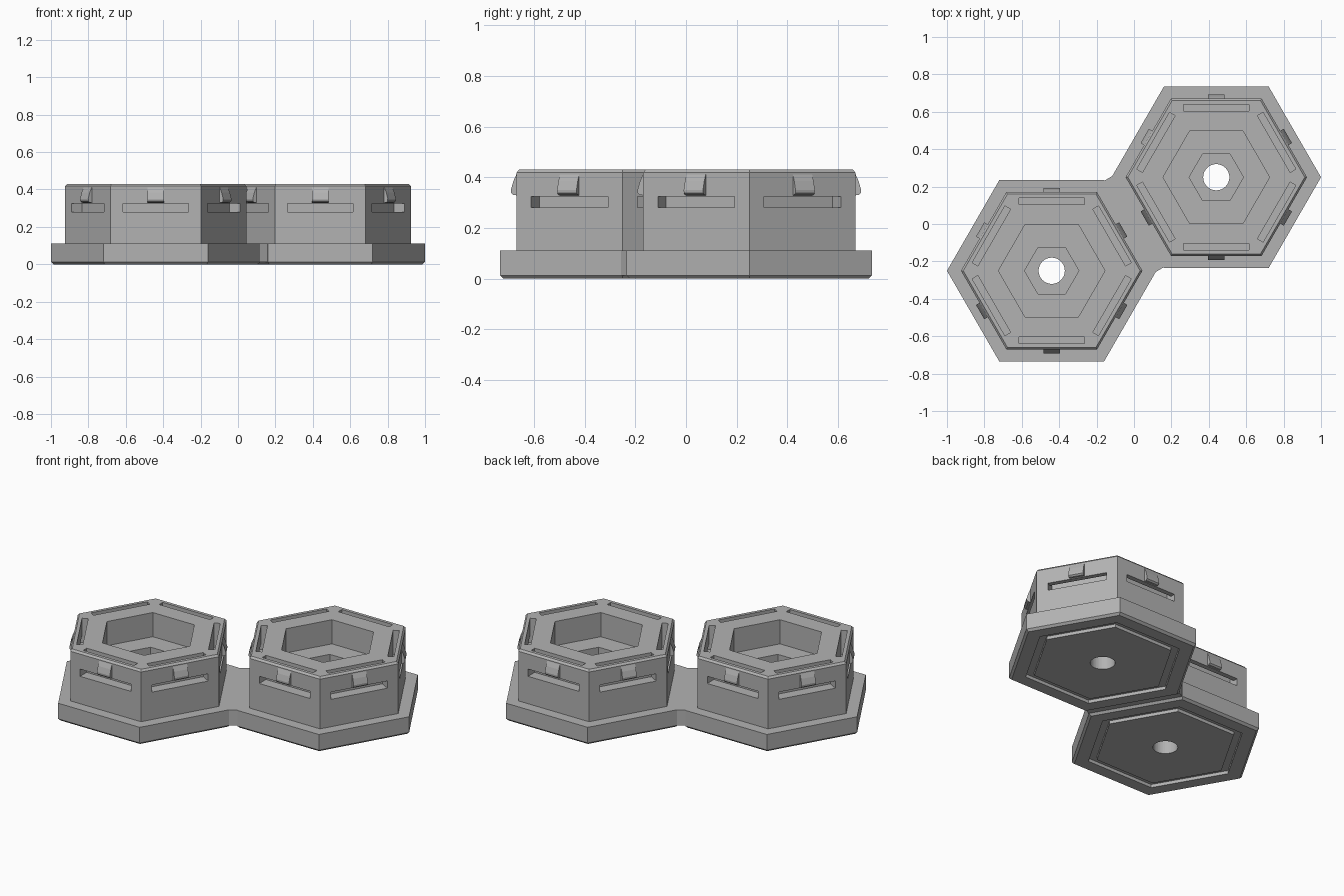
import bpy
import bmesh
import math
from mathutils import Matrix, Vector

cube = bpy.data.objects.get("Cube")
if cube:
    bpy.data.objects.remove(cube, do_unlink=True)

grey = bpy.data.materials.new("plain_grey")
grey.use_nodes = True
colour = (0.45, 0.45, 0.45, 1)
grey.diffuse_color = colour
grey.node_tree.nodes["Principled BSDF"].inputs["Base Color"].default_value = colour

CENTRES = {"right": Vector((-0.44, -0.25, 0)), "left": Vector((0.44, 0.25, 0))}
BASE_R, BASE_TOP = 0.56, 0.11
SIDE_ANGLES = [math.radians(30 + 60 * k) for k in range(6)]


def make_object(name, bm):
    bmesh.ops.recalc_face_normals(bm, faces=bm.faces)
    mesh = bpy.data.meshes.new(name)
    bm.to_mesh(mesh)
    bm.free()
    mesh.materials.append(grey)
    obj = bpy.data.objects.new(name, mesh)
    bpy.context.collection.objects.link(obj)
    return obj


def hex_loft(name, profile, centre, closed=False, sides=6):
    """Stack regular polygons given as (radius, z); close into a ring or cap the ends."""
    bm = bmesh.new()
    rings = []
    for r, z in profile:
        angles = [2 * math.pi * k / sides for k in range(sides)]
        rings.append([bm.verts.new(centre + Vector((r * math.cos(a), r * math.sin(a), z)))
                      for a in angles])
    pairs = list(zip(rings, rings[1:]))
    if closed:
        pairs.append((rings[-1], rings[0]))
    else:
        bm.faces.new(rings[0])
        bm.faces.new(rings[-1])
    for low, high in pairs:
        for k in range(sides):
            n = (k + 1) % sides
            bm.faces.new((low[k], low[n], high[n], high[k]))
    return make_object(name, bm)


def side_prisms(name, outline, width, centre):
    """Extrude an (outward, z) outline along each of the six sides."""
    bm = bmesh.new()
    for angle in SIDE_ANGLES:
        place = Matrix.Translation(centre) @ Matrix.Rotation(angle, 4, "Z")
        ends = [[bm.verts.new(place @ Vector((d, s * width / 2, z))) for d, z in outline]
                for s in (-1, 1)]
        for end in ends:
            bm.faces.new(end)
        for k in range(len(outline)):
            n = (k + 1) % len(outline)
            bm.faces.new((ends[0][k], ends[0][n], ends[1][n], ends[1][k]))
    return make_object(name, bm)


def combine(target, tool, operation):
    """Apply a boolean and discard the tool."""
    mod = target.modifiers.new("combine", "BOOLEAN")
    mod.operation, mod.solver, mod.object = operation, "EXACT", tool
    graph = bpy.context.evaluated_depsgraph_get()
    mesh = bpy.data.meshes.new_from_object(target.evaluated_get(graph))
    target.modifiers.clear()
    target.data = mesh
    bpy.data.objects.remove(tool, do_unlink=True)


# Base: two chamfered hexagonal plates joined by a short bridge
plate = [(BASE_R - 0.015, 0), (BASE_R, 0.013), (BASE_R, BASE_TOP)]
base = hex_loft("base_plate", plate, CENTRES["right"])
combine(base, hex_loft("other_plate", plate, CENTRES["left"]), "UNION")

bm = bmesh.new()
bmesh.ops.create_cube(bm, size=1)
bridge_z = 0.013
bmesh.ops.scale(bm, verts=bm.verts, vec=(0.06, BASE_R, BASE_TOP - bridge_z))
bmesh.ops.translate(bm, verts=bm.verts, vec=(0, 0, (BASE_TOP + bridge_z) / 2))
bmesh.ops.rotate(bm, verts=bm.verts, matrix=Matrix.Rotation(SIDE_ANGLES[0], 3, "Z"))
combine(base, make_object("bridge", bm), "UNION")

for side, centre in CENTRES.items():
    # Hexagonal groove under the base and the round centre hole
    groove = [(0.46, -0.05), (0.46, 0.02), (0.41, 0.02), (0.41, -0.05)]
    combine(base, hex_loft("groove_cutter", groove, centre, closed=True), "DIFFERENCE")
    hole = [(0.07, -0.1), (0.07, 0.3)]
    combine(base, hex_loft("hole_cutter", hole, centre, sides=48), "DIFFERENCE")

    # Tower with a chamfered rim and a stepped hexagonal pocket
    tower_profile = [(0.485, BASE_TOP), (0.485, 0.418), (0.473, 0.43), (0.285, 0.43),
                     (0.285, 0.28), (0.145, 0.28), (0.145, BASE_TOP)]
    tower = hex_loft(side + "_tower", tower_profile, centre, closed=True)

    # Slots running in from each side and up through the top
    slot = [(0.355, 0.5), (0.39, 0.5), (0.39, 0.325),
            (0.5, 0.325), (0.5, 0.28), (0.355, 0.28)]
    combine(tower, side_prisms("slot_cutter", slot, 0.35, centre), "DIFFERENCE")

    # Snap clips above the slots
    clip = [(0.41, 0.415), (0.42, 0.412), (0.432, 0.385), (0.442, 0.35),
            (0.441, 0.338), (0.432, 0.33), (0.41, 0.328)]
    side_prisms(side + "_clips", clip, 0.088, centre)
